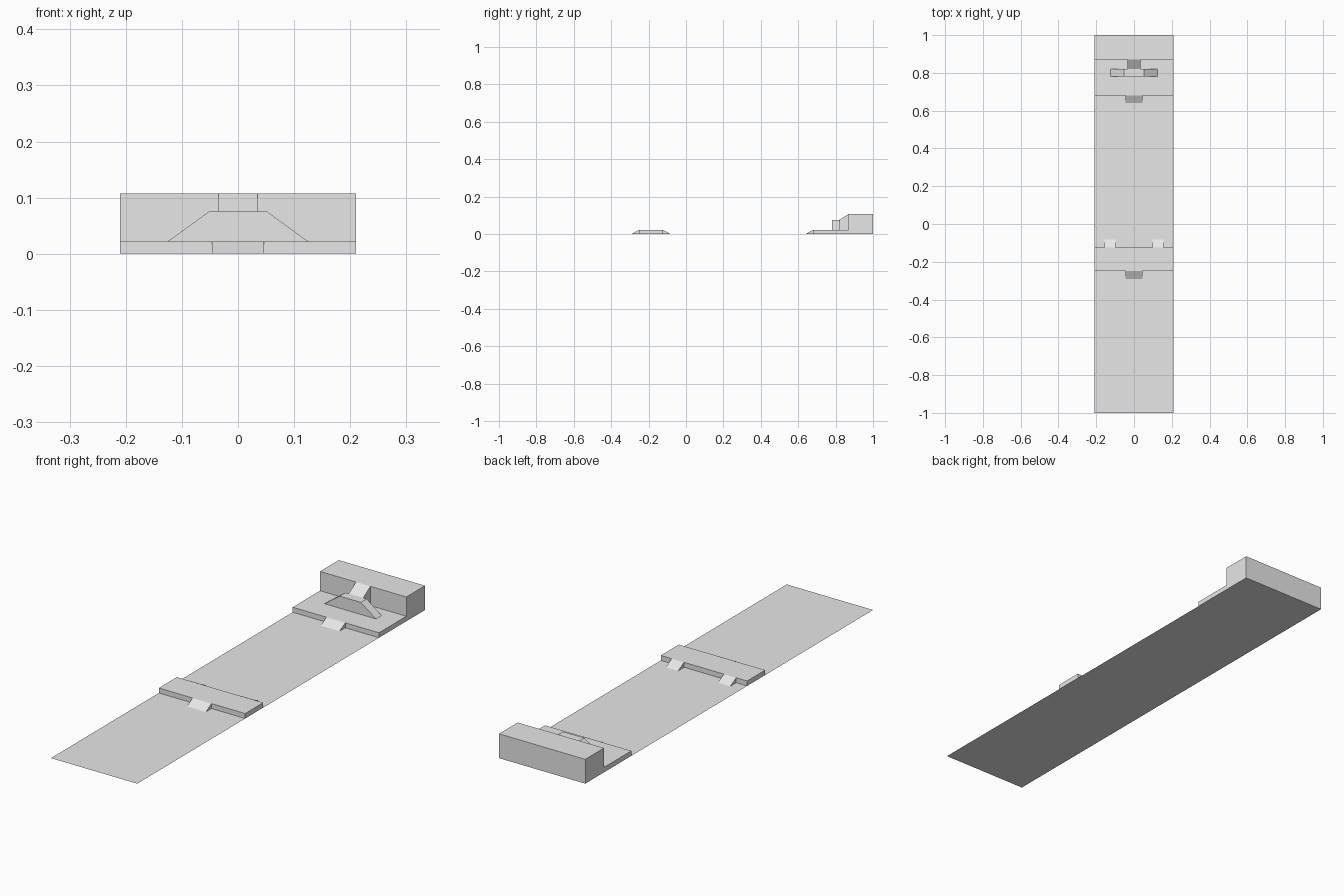
import bpy
import bmesh
from mathutils import Vector

cube = bpy.data.objects.get("Cube")
if cube:
    bpy.data.objects.remove(cube, do_unlink=True)

# One plain grey for everything
grey = bpy.data.materials.new("light grey")
grey.use_nodes = True
grey.diffuse_color = (0.8, 0.8, 0.8, 1)
grey.node_tree.nodes["Principled BSDF"].inputs["Base Color"].default_value = (0.8, 0.8, 0.8, 1)

HALF_WIDTH = 0.21
STEP = 0.022
BLOCK_TOP = 0.075
WALL_TOP = 0.107


def prism(name, outline, sweep=None):
    """Fill a flat outline and, if given a sweep vector, extrude it to a solid."""
    bm = bmesh.new()
    face = bm.faces.new([bm.verts.new(p) for p in outline])
    if sweep:
        result = bmesh.ops.extrude_face_region(bm, geom=[face], use_keep_orig=True)
        moved = [v for v in result["geom"] if isinstance(v, bmesh.types.BMVert)]
        bmesh.ops.translate(bm, verts=moved, vec=Vector(sweep))
        bmesh.ops.recalc_face_normals(bm, faces=bm.faces)
    mesh = bpy.data.meshes.new(name)
    bm.to_mesh(mesh)
    bm.free()
    mesh.materials.append(grey)
    obj = bpy.data.objects.new(name, mesh)
    bpy.context.collection.objects.link(obj)
    return obj


def across(name, profile, x0, x1):
    """Sweep a side profile of (y, z) points from x0 to x1."""
    return prism(name, [(x0, y, z) for y, z in profile], (x1 - x0, 0, 0))


def slab(name, y0, y1, top):
    """Full-width block standing on the ground."""
    return across(name, [(y0, 0), (y1, 0), (y1, top), (y0, top)], -HALF_WIDTH, HALF_WIDTH)


def ramp(name, y_low, y_high, x0, x1):
    """Small wedge from the ground up to a platform edge."""
    return across(name, [(y_low, 0), (y_high, 0), (y_high, STEP)], x0, x1)


# Ground sheet
prism("ground", [(-HALF_WIDTH, -1, 0), (HALF_WIDTH, -1, 0),
                 (HALF_WIDTH, 1, 0), (-HALF_WIDTH, 1, 0)])

# Middle platform with one front ramp and two back ramps
slab("middle_platform", -0.25, -0.125, STEP)
ramp("middle_front_ramp", -0.29, -0.25, -0.046, 0.046)
for side, centre in (("left", 0.127), ("right", -0.127)):
    ramp(f"middle_back_ramp_{side}", -0.083, -0.125, centre - 0.03, centre + 0.03)

# Rear platform, its ramp and the tall end block
slab("rear_platform", 0.68, 0.87, STEP)
ramp("rear_front_ramp", 0.64, 0.68, -0.046, 0.046)
slab("end_block", 0.87, 1, WALL_TOP)

# Trapezoid bridge with sloping sides
prism("bridge", [(-0.125, 0.78, STEP), (0.125, 0.78, STEP),
                 (0.052, 0.78, BLOCK_TOP), (-0.052, 0.78, BLOCK_TOP)], (0, 0.04, 0))

# Upper ramp from the bridge to the end block
across("upper_ramp", [(0.82, STEP), (0.87, STEP), (0.87, WALL_TOP), (0.82, BLOCK_TOP)],
       -0.035, 0.035)
